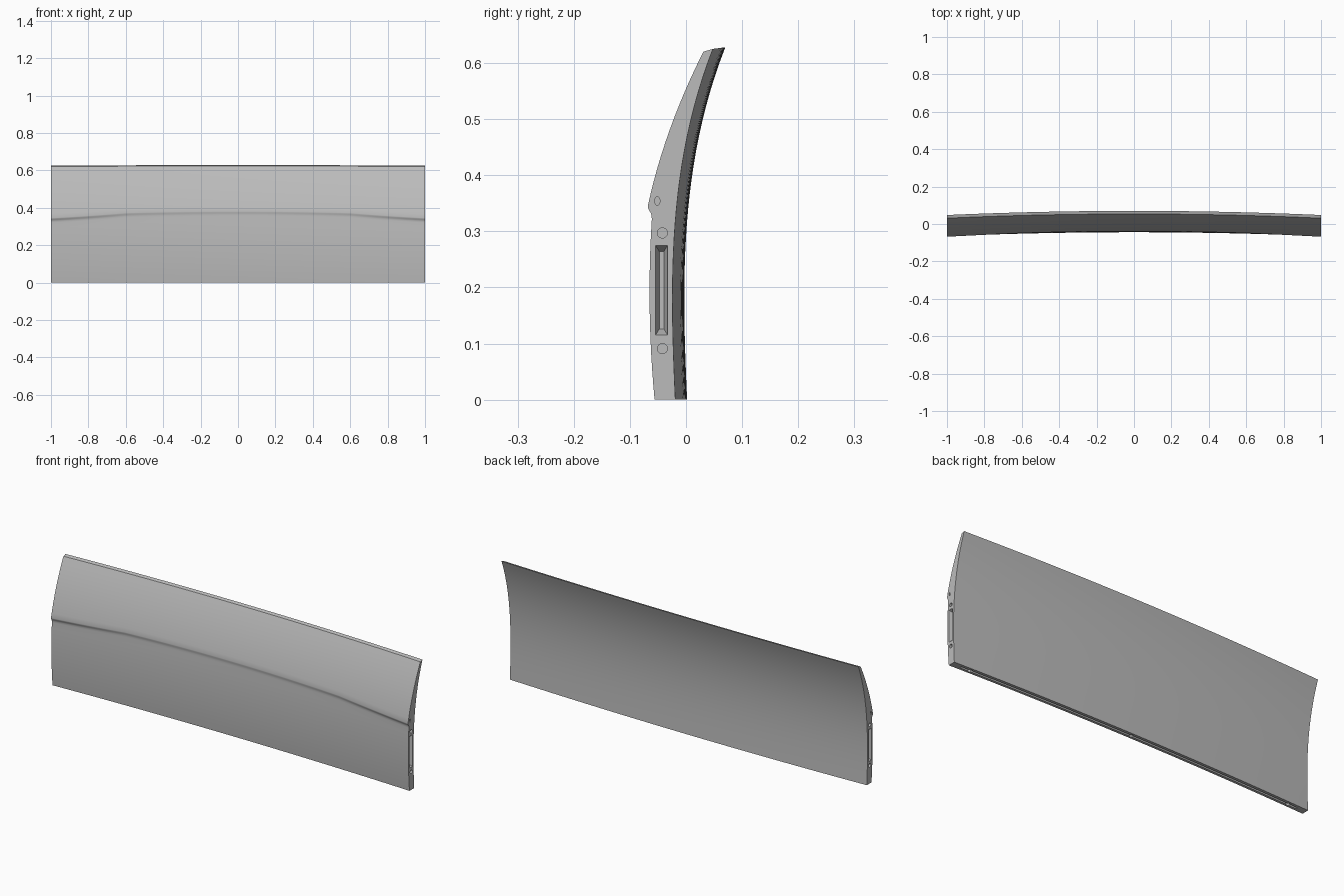
import bpy, bmesh, math
from mathutils import Matrix, Vector

cube = bpy.data.objects.get("Cube")
if cube:
    bpy.data.objects.remove(cube, do_unlink=True)

grey = bpy.data.materials.new("plain grey")
grey.use_nodes = True
grey.diffuse_color = (0.5, 0.5, 0.5, 1)
grey.node_tree.nodes["Principled BSDF"].inputs["Base Color"].default_value = (0.5, 0.5, 0.5, 1)


def through(points, t):
    """Smooth polynomial through a few (t, value) points."""
    total = 0
    for i, (a, v) in enumerate(points):
        for j, (b, _) in enumerate(points):
            if i != j:
                v *= (t - b) / (a - b)
        total += v
    return total


# Section curves at the panel ends: depth as a function of height
LOWER = [(0, -0.056), (0.2, -0.065), (0.32, -0.061)]
UPPER = [(0.35, -0.067), (0.5, -0.022), (0.62, 0.031)]
BACK = [(0, -0.019), (0.2, -0.024), (0.4, -0.010), (0.62, 0.046)]


def bow(x):
    return 0.021 * (1 - x * x)


def crease(x):
    x = abs(x)
    if x < 0.6:
        return 0.38 - 0.008 * (x / 0.6) ** 2
    return through([(0.6, 0.372), (0.8, 0.357), (1, 0.345)], x)


def section(x):
    c = crease(x)
    top = 0.62 + 0.003 * (1 - x * x)
    pts = []
    # Lower front, overhanging lip, upper front, back
    for i in range(13):
        z = (c - 0.025) * i / 12
        pts.append((through(LOWER, z), z))
    for drop, mix in ((0.017, 0.08), (0.012, 0.35), (0.007, 0.75), (0.003, 0.96)):
        z = c - drop
        pts.append((through(LOWER, z) * (1 - mix) + through(UPPER, c) * mix, z))
    for i in range(13):
        z = c + (top - c) * i / 12
        pts.append((through(UPPER, z), z))
    for i in range(25):
        z = (top + 0.005) * (1 - i / 24)
        pts.append((through(BACK, z), z))
    return [Vector((x, y + bow(x), z)) for y, z in pts]


def loft(name, rings):
    """Skin a row of matching rings and cap both ends."""
    bm = bmesh.new()
    rows = [[bm.verts.new(p) for p in ring] for ring in rings]
    n = len(rows[0])
    for a, b in zip(rows, rows[1:]):
        for i in range(n):
            j = (i + 1) % n
            bm.faces.new((a[i], a[j], b[j], b[i]))
    bm.faces.new(rows[0])
    bm.faces.new(rows[-1])
    bmesh.ops.recalc_face_normals(bm, faces=bm.faces)
    mesh = bpy.data.meshes.new(name)
    bm.to_mesh(mesh)
    bm.free()
    mesh.materials.append(grey)
    obj = bpy.data.objects.new(name, mesh)
    bpy.context.collection.objects.link(obj)
    return obj


panel = loft("curved_panel", [section(-1 + i / 20) for i in range(41)])
cutters = []


def end_ring(x, y, z, ry, rz, sides=20):
    turn = [2 * math.pi * i / sides for i in range(sides)]
    return [Vector((x, y + ry * math.cos(a), z + rz * math.sin(a))) for a in turn]


def slot_ring(x, y, z, hy, hz):
    return [Vector((x, y + sy * hy, z + sz * hz))
            for sy, sz in ((-1, -1), (1, -1), (1, 1), (-1, 1))]


for side in (-1, 1):
    # Tapered slot in each end
    cutters.append(loft("end_slot_cutter", [
        slot_ring(side * 1.002, -0.0435, 0.195, 0.0115, 0.081),
        slot_ring(side * 0.975, -0.0435, 0.195, 0.004, 0.069)]))
    # Dowel holes above and below the slot, and a small pin hole by the lip
    for y, z, ry, rz, depth in ((-0.042, 0.297, 0.009, 0.009, 0.03),
                                (-0.042, 0.091, 0.009, 0.009, 0.03),
                                (-0.051, 0.354, 0.0045, 0.008, 0.02)):
        cutters.append(loft("end_hole_cutter", [
            end_ring(side * 1.01, y, z, ry, rz),
            end_ring(side * (1 - depth), y, z, ry, rz)]))

# Long groove following the bow of the bottom edge
cutters.append(loft("bottom_groove_cutter", [
    [Vector((x, -0.038 + bow(x) + dy, z))
     for dy, z in ((-0.005, -0.01), (0.005, -0.01), (0.005, 0.01), (-0.005, 0.01))]
    for x in [0.95 * i / 20 for i in range(-20, 21)]]))

# Round holes in the bottom edge
for x in (-0.9, 0, 0.9):
    rings = [[Vector((x + p.y, -0.038 + bow(x) + p.z, z))
              for p in end_ring(0, 0, 0, 0.01, 0.01)] for z in (-0.01, 0.022)]
    cutters.append(loft("bottom_hole_cutter", rings))

# Cut everything, then discard the cutters
for cutter in cutters:
    cutter.hide_render = True
    mod = panel.modifiers.new("cut", "BOOLEAN")
    mod.operation = "DIFFERENCE"
    mod.solver = "EXACT"
    mod.object = cutter
bpy.context.view_layer.update()
graph = bpy.context.evaluated_depsgraph_get()
cut_mesh = bpy.data.meshes.new_from_object(panel.evaluated_get(graph))
panel.modifiers.clear()
panel.data = cut_mesh
for cutter in cutters:
    bpy.data.objects.remove(cutter, do_unlink=True)

bpy.ops.object.select_all(action="DESELECT")
panel.select_set(True)
bpy.context.view_layer.objects.active = panel
bpy.ops.object.shade_smooth_by_angle(angle=math.radians(30))
